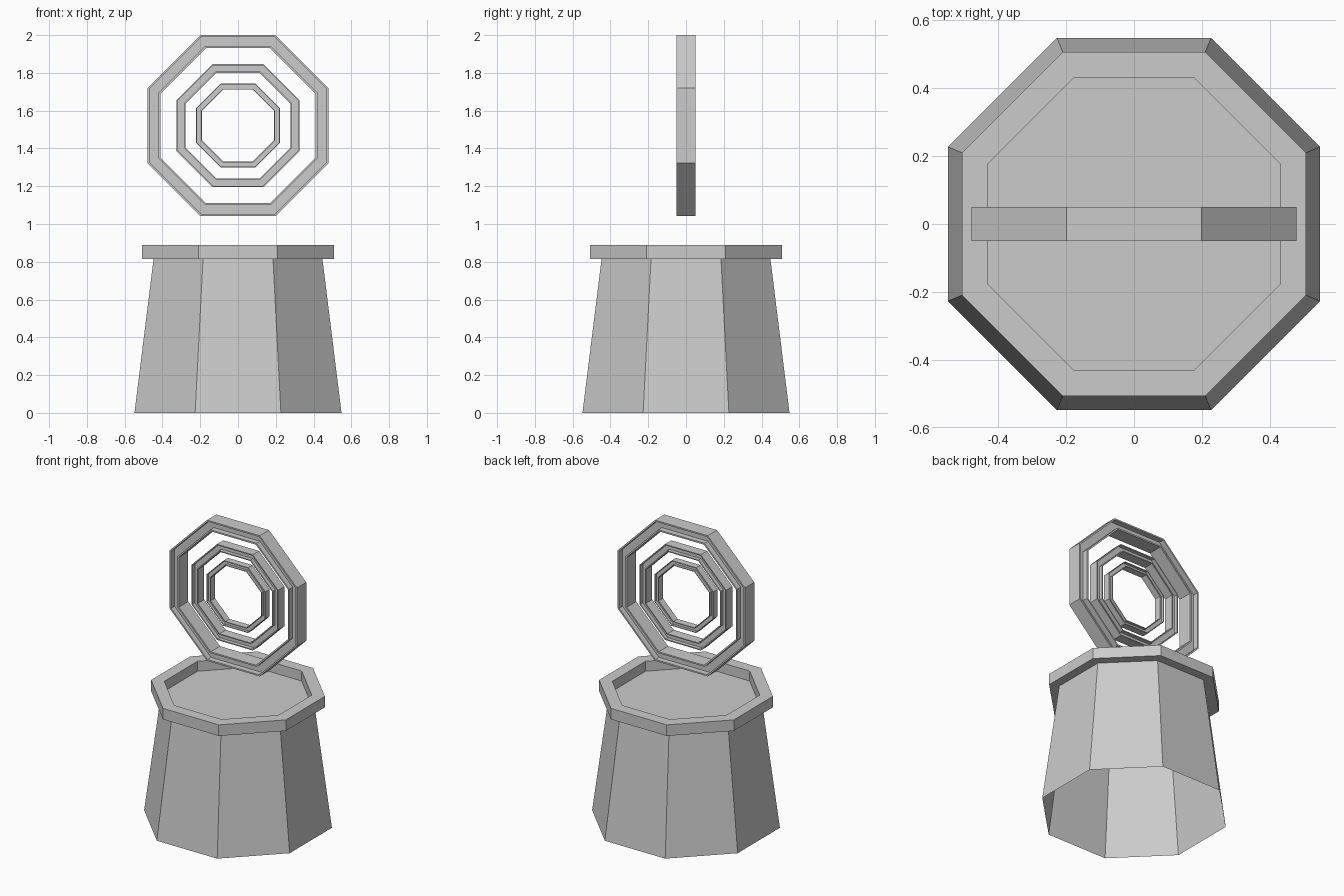
import bpy, bmesh, math

if "Cube" in bpy.data.objects:
    bpy.data.objects.remove(bpy.data.objects["Cube"])

SIDES = 8
gray = bpy.data.materials.new("plain gray")
gray.diffuse_color = (0.6, 0.6, 0.6, 1)
gray.use_nodes = True
gray.node_tree.nodes["Principled BSDF"].inputs["Base Color"].default_value = gray.diffuse_color


def loft(name, profile, closed=False, cap_end=False):
    """Sweep (apothem, height) points around z as an octagon."""
    bm = bmesh.new()
    loops = []
    for apothem, z in profile:
        r = apothem / math.cos(math.pi / SIDES)
        loops.append([bm.verts.new((r * math.cos((i + 0.5) * math.tau / SIDES),
                                    r * math.sin((i + 0.5) * math.tau / SIDES), z))
                      for i in range(SIDES)])
    pairs = list(zip(loops, loops[1:]))
    if closed:
        pairs.append((loops[-1], loops[0]))
    for a, b in pairs:
        for i in range(SIDES):
            j = (i + 1) % SIDES
            bm.faces.new((a[i], a[j], b[j], b[i]))
    if cap_end:
        bm.faces.new(loops[-1])
    mesh = bpy.data.meshes.new(name)
    bm.to_mesh(mesh)
    bm.free()
    mesh.materials.append(gray)
    obj = bpy.data.objects.new(name, mesh)
    bpy.context.collection.objects.link(obj)
    return obj


# Tapered pedestal, open underneath, with an overhanging rim and sunken tray
loft("pedestal", [(0.548, 0), (0.447, 0.815), (0.507, 0.815),
                  (0.507, 0.89), (0.43, 0.89), (0.43, 0.822)], cap_end=True)

# Upright floating rings: scaled copies of one frame, grooved on both faces
OUT, INN, DEPTH, LIP, WEB = 0.479, 0.41, 0.05, 0.010, 0.012
section = [(OUT, -DEPTH), (OUT, DEPTH), (OUT - LIP, DEPTH), (OUT - LIP, WEB),
           (INN + LIP, WEB), (INN + LIP, DEPTH), (INN, DEPTH), (INN, -DEPTH),
           (INN + LIP, -DEPTH), (INN + LIP, -WEB), (OUT - LIP, -WEB), (OUT - LIP, -DEPTH)]
for name, s in (("outer_ring", 1.0), ("middle_ring", 0.68), ("inner_ring", 0.464)):
    ring = loft(name, [(a * s, z * s) for a, z in section], closed=True)
    ring.rotation_euler = (math.pi / 2, 0, 0)
    ring.location = (0, 0, 1.521)
